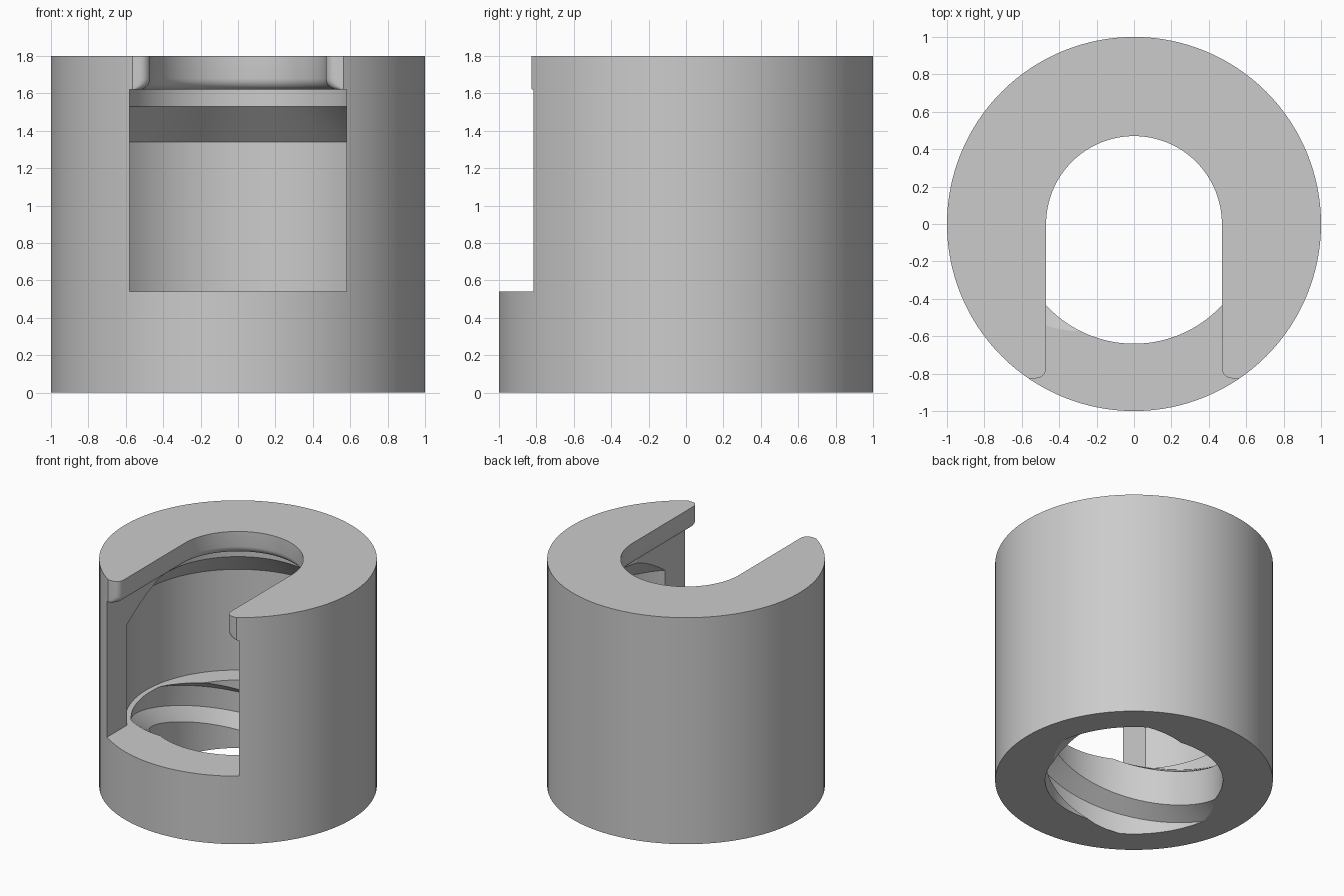
import bpy
import bmesh
from math import sin, cos, pi, radians

if "Cube" in bpy.data.objects:
    bpy.data.objects.remove(bpy.data.objects["Cube"], do_unlink=True)

SEGMENTS = 128
HEIGHT = 1.8
FLOOR, CEILING = 0.54, 1.62      # window and cavity limits
LEAD, STARTS = 1.2, 2            # internal thread

# Plain grey material
grey = bpy.data.materials.new("plain grey")
grey.use_nodes = True
grey.diffuse_color = (0.6, 0.6, 0.6, 1)
grey.node_tree.nodes["Principled BSDF"].inputs["Base Color"].default_value = (0.6, 0.6, 0.6, 1)


def loft(name, loops):
    """Closed solid through a list of equally long point loops."""
    bm = bmesh.new()
    rows = [[bm.verts.new(p) for p in loop] for loop in loops]
    count = len(rows[0])
    for low, high in zip(rows, rows[1:]):
        for i in range(count):
            j = (i + 1) % count
            bm.faces.new((low[i], low[j], high[j], high[i]))
    bm.faces.new(rows[0][::-1])
    bm.faces.new(rows[-1])
    bmesh.ops.recalc_face_normals(bm, faces=bm.faces)
    mesh = bpy.data.meshes.new(name)
    bm.to_mesh(mesh)
    bm.free()
    mesh.materials.append(grey)
    obj = bpy.data.objects.new(name, mesh)
    bpy.context.collection.objects.link(obj)
    return obj


def turned(name, profile):
    """Round solid from (radius, height) pairs."""
    angles = [2 * pi * i / SEGMENTS for i in range(SEGMENTS)]
    return loft(name, [[(r * cos(a), r * sin(a), z) for a in angles] for r, z in profile])


def slot_outline(w, z):
    """U-shaped slot with a round back and flared, rounded mouth corners."""
    flare, mouth = 0.055, -0.77
    half = [(w * sin(t), w * cos(t)) for t in [pi / 2 * i / 32 for i in range(33)]]
    for i in range(9):
        a = pi / 2 * i / 8
        half.append((w + flare - flare * cos(a), mouth - flare * sin(a)))
    half += [(1.2, mouth - flare), (1.2, -1.2)]
    left = [(-x, y) for x, y in half[:0:-1]]
    return [(x, y, z) for x, y in half + left]


def groove(name, start):
    """Helical trapezoid groove."""
    section = [(0.58, -0.197), (0.77, -0.08), (0.77, 0.08), (0.58, 0.197)]
    first, last, steps = -0.25, 0.8, 110
    loops = []
    for i in range(steps + 1):
        mid = first + (last - first) * i / steps
        a = radians(125) + 2 * pi * ((mid - 0.305) / LEAD + start / STARTS)
        loops.append([(r * cos(a), r * sin(a), mid + dz) for r, dz in section])
    return loft(name, loops)


# Outer sleeve
sleeve = turned("sleeve_body", [(1, 0), (1, HEIGHT)])

# Inner cavity with a conical shoulder, and the lower bore
cavity = turned("cavity_cutter", [(0.81, FLOOR), (0.81, 1.34), (0.62, 1.53), (0.62, CEILING)])
bore = turned("bore_cutter", [(0.64, -0.1), (0.64, 0.7)])

# Front window
window = loft("window_cutter", [
    [(x, y, z) for x, y in ((-0.58, -1.2), (0.58, -1.2), (0.58, -0.1), (-0.58, -0.1))]
    for z in (FLOOR, CEILING)])

# Top slot with a rounded lower edge
fillet = 0.06
layers = [(0.47 + fillet, CEILING - 0.03)]
for i in range(7):
    a = pi / 2 * i / 6
    layers.append((0.47 + fillet * (1 - sin(a)), CEILING + fillet * (1 - cos(a))))
layers.append((0.47, HEIGHT + 0.1))
slot = loft("slot_cutter", [slot_outline(w, z) for w, z in layers])

# Thread grooves
grooves = [groove("groove_cutter", s) for s in range(STARTS)]

# Cut everything out of the sleeve
bpy.ops.object.select_all(action="DESELECT")
bpy.context.view_layer.objects.active = sleeve
sleeve.select_set(True)
for cutter in [cavity, window, slot, bore] + grooves:
    cutter.hide_render = True
    cut = sleeve.modifiers.new("cut", "BOOLEAN")
    cut.operation = "DIFFERENCE"
    cut.solver = "EXACT"
    cut.object = cutter
    bpy.ops.object.modifier_apply(modifier=cut.name)
    bpy.data.objects.remove(cutter, do_unlink=True)

bpy.ops.object.shade_smooth_by_angle(angle=radians(25))
